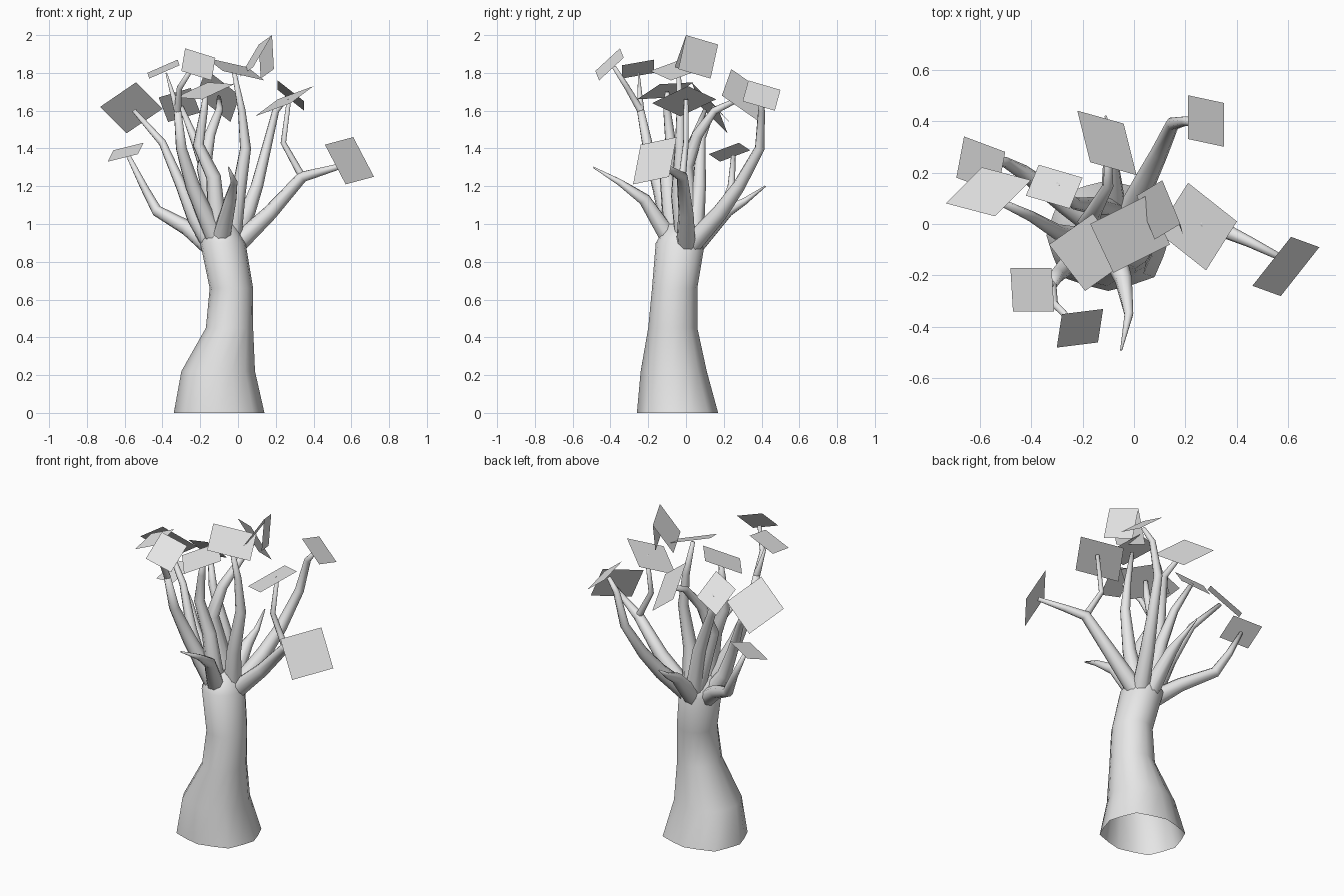
import bpy
import bmesh
import math
from mathutils import Vector

default_cube = bpy.data.objects.get("Cube")
if default_cube:
    bpy.data.objects.remove(default_cube, do_unlink=True)

# One pale grey for the whole tree
GREY = (0.8, 0.8, 0.8, 1)
pale_grey = bpy.data.materials.new("pale_grey")
pale_grey.use_nodes = True
pale_grey.diffuse_color = GREY
pale_grey.node_tree.nodes["Principled BSDF"].inputs["Base Color"].default_value = GREY

# Branch thickness at the base and at the tip
THICK, THIN, TWIG, POINT = 0.055, 0.012, 0.02, 0.004


def finish(bm, name, smooth):
    """Turn a bmesh into a named object with the shared material."""
    mesh = bpy.data.meshes.new(name)
    bm.to_mesh(mesh)
    bm.free()
    mesh.materials.append(pale_grey)
    obj = bpy.data.objects.new(name, mesh)
    bpy.context.collection.objects.link(obj)
    for face in mesh.polygons:
        face.use_smooth = smooth
    return obj


def bridge(bm, rings):
    """Join consecutive rings of vertices with quads and close the top."""
    for low, high in zip(rings, rings[1:]):
        count = len(low)
        for i in range(count):
            j = (i + 1) % count
            bm.faces.new((low[i], low[j], high[j], high[i]))
    bm.faces.new(rings[-1])


def branch(name, *points, thick=THICK, thin=THIN, sides=8):
    """Tapered tube that follows a bent path."""
    path = [Vector(p) for p in points]
    bm = bmesh.new()
    rings = []
    last = len(path) - 1
    for k, centre in enumerate(path):
        along = (path[min(k + 1, last)] - path[max(k - 1, 0)]).normalized()
        across = along.cross(Vector((0.3, 1, 0))).normalized()
        other = along.cross(across)
        radius = thick + (thin - thick) * (k / last) ** 0.8
        ring = []
        for i in range(sides):
            turn = math.tau * i / sides
            offset = across * math.cos(turn) + other * math.sin(turn)
            ring.append(bm.verts.new(centre + offset * radius))
        rings.append(ring)
    bridge(bm, rings)
    bmesh.ops.recalc_face_normals(bm, faces=bm.faces[:])
    return finish(bm, name, True)


def leaf(name, first, corner, third):
    """Flat parallelogram card from three neighbouring corners."""
    a, b, c = Vector(first), Vector(corner), Vector(third)
    bm = bmesh.new()
    face = bm.faces.new([bm.verts.new(p) for p in (a, b, c, a + c - b)])
    face.normal_update()
    if face.normal.z < 0:
        face.normal_flip()
    return finish(bm, name, False)


def trunk_ring(bm, height, right, left, front, back, sides=16):
    """Oval ring between four limits, with lobes that fade out upwards."""
    lobe = max(0, 0.06 - height / 10)
    ring = []
    for i in range(sides):
        turn = math.tau * i / sides
        wave = 1 + lobe * (math.sin(2 * turn) ** 2 - math.sin(4 * turn) ** 2)
        x = (right + left) / 2 + (left - right) / 2 * math.cos(turn) * wave
        y = (front + back) / 2 + (back - front) / 2 * math.sin(turn) * wave
        ring.append(bm.verts.new((x, y, height)))
    return ring


# Trunk: flared, open at the bottom, drawn in where the branches start
trunk = bmesh.new()
bridge(trunk, [
    trunk_ring(trunk, 0, right=-0.34, left=0.14, front=-0.26, back=0.17),
    trunk_ring(trunk, 0.22, right=-0.3, left=0.09, front=-0.24, back=0.11),
    trunk_ring(trunk, 0.45, right=-0.17, left=0.08, front=-0.2, back=0.06),
    trunk_ring(trunk, 0.66, right=-0.15, left=0.08, front=-0.18, back=0.06),
    trunk_ring(trunk, 0.9, right=-0.2, left=0.04, front=-0.16, back=0.1),
    trunk_ring(trunk, 1, right=-0.15, left=-0.02, front=-0.1, back=0.05),
])
finish(trunk, "trunk", True)

# Points where the branches leave the trunk
CROWN_RIGHT = (-0.12, -0.02, 0.86)
CROWN_FRONT = (-0.1, -0.06, 0.88)
CROWN_BACK = (-0.08, 0.04, 0.88)
CROWN_LEFT = (-0.04, 0, 0.86)

# Right side branches
branch("low_right_branch", CROWN_RIGHT, (-0.27, 0.08, 0.98), (-0.43, 0.2, 1.07),
       (-0.5, 0.24, 1.2), (-0.58, 0.25, 1.36))
branch("high_right_branch", CROWN_RIGHT, (-0.23, -0.05, 1.03), (-0.3, -0.03, 1.2),
       (-0.4, 0.03, 1.43), (-0.55, 0.1, 1.6))
RIGHT_SPLIT = (-0.32, -0.24, 1.6)
branch("front_right_branch", CROWN_FRONT, (-0.24, -0.14, 1.2), (-0.3, -0.2, 1.4),
       RIGHT_SPLIT, thin=TWIG)
branch("front_right_twig", RIGHT_SPLIT, (-0.38, -0.25, 1.8), thick=TWIG, thin=POINT)
branch("front_right_fork", RIGHT_SPLIT, (-0.31, -0.31, 1.72), (-0.24, -0.38, 1.83),
       thick=TWIG)

# Central branches
branch("back_right_branch", CROWN_BACK, (-0.14, 0.07, 1.2), (-0.23, 0.08, 1.45),
       (-0.3, 0.15, 1.62))
branch("kinked_branch", CROWN_FRONT, (-0.13, -0.1, 1.25), (-0.21, -0.08, 1.42),
       (-0.18, -0.1, 1.6), (-0.17, -0.1, 1.7))
branch("back_branch", CROWN_BACK, (-0.18, 0, 1.3), (-0.15, 0.06, 1.47),
       (-0.1, 0.15, 1.6), (-0.1, 0.3, 1.67))
branch("middle_branch", CROWN_LEFT, (0, -0.04, 1.15), (0.04, -0.03, 1.4),
       (0.02, -0.03, 1.6), (-0.02, -0.04, 1.8))

# Left side branches
branch("back_left_branch", CROWN_LEFT, (0.05, 0.18, 1.06), (0.1, 0.28, 1.2),
       (0.15, 0.39, 1.4), (0.2, 0.4, 1.6), (0.26, 0.39, 1.67))
LEFT_SPLIT = (0.34, -0.02, 1.25)
branch("left_branch", CROWN_LEFT, (0.17, 0, 1.06), LEFT_SPLIT,
       (0.45, -0.07, 1.28), (0.59, -0.14, 1.32))
branch("left_fork", LEFT_SPLIT, (0.24, 0, 1.43), (0.27, 0, 1.66), thick=TWIG)

# Bare pointed stubs
branch("front_stub", CROWN_FRONT, (-0.04, -0.22, 1.13), (-0.02, -0.35, 1.22),
       (-0.05, -0.49, 1.3), thin=POINT)
branch("back_stub", CROWN_BACK, (-0.09, 0.22, 1.07), (-0.09, 0.31, 1.12),
       (-0.11, 0.42, 1.2), thin=POINT)

# Leaf cards on the right side
leaf("low_right_leaf", (-0.69, 0.18, 1.33), (-0.66, 0.34, 1.39), (-0.5, 0.28, 1.43))
leaf("high_right_leaf", (-0.73, 0.08, 1.62), (-0.59, 0.22, 1.48), (-0.4, 0.17, 1.61))
leaf("front_right_leaf", (-0.48, -0.17, 1.8), (-0.32, -0.17, 1.87), (-0.31, -0.34, 1.84))
leaf("front_leaf", (-0.28, -0.35, 1.93), (-0.12, -0.33, 1.88), (-0.14, -0.46, 1.76))

# Leaf cards in the middle
leaf("back_right_leaf", (-0.42, 0.11, 1.67), (-0.37, 0.23, 1.54), (-0.2, 0.18, 1.59))
leaf("back_leaf", (-0.17, 0.24, 1.82), (0.01, 0.19, 1.68), (-0.04, 0.39, 1.54))
leaf("kinked_leaf", (-0.33, -0.08, 1.67), (-0.19, -0.26, 1.66), (-0.02, -0.14, 1.74))
leaf("middle_leaf", (-0.17, 0, 1.88), (-0.08, -0.19, 1.81), (0.14, -0.08, 1.76))
TOP_BACK, TOP_FRONT = (0.11, 0.17, 1.95), (0.18, 0, 2)
leaf("top_leaf_upright", TOP_BACK, TOP_FRONT, (0.19, -0.04, 1.82))
leaf("top_leaf_sloped", TOP_BACK, TOP_FRONT, (0.08, -0.06, 1.83))

# Leaf cards on the left side
leaf("back_left_leaf", (0.21, 0.33, 1.76), (0.21, 0.5, 1.71), (0.35, 0.47, 1.6))
leaf("inner_left_leaf", (0.21, 0.16, 1.66), (0.4, 0.01, 1.73), (0.28, -0.18, 1.64))
leaf("low_left_leaf", (0.46, -0.24, 1.42), (0.61, -0.05, 1.46), (0.72, -0.09, 1.25))
